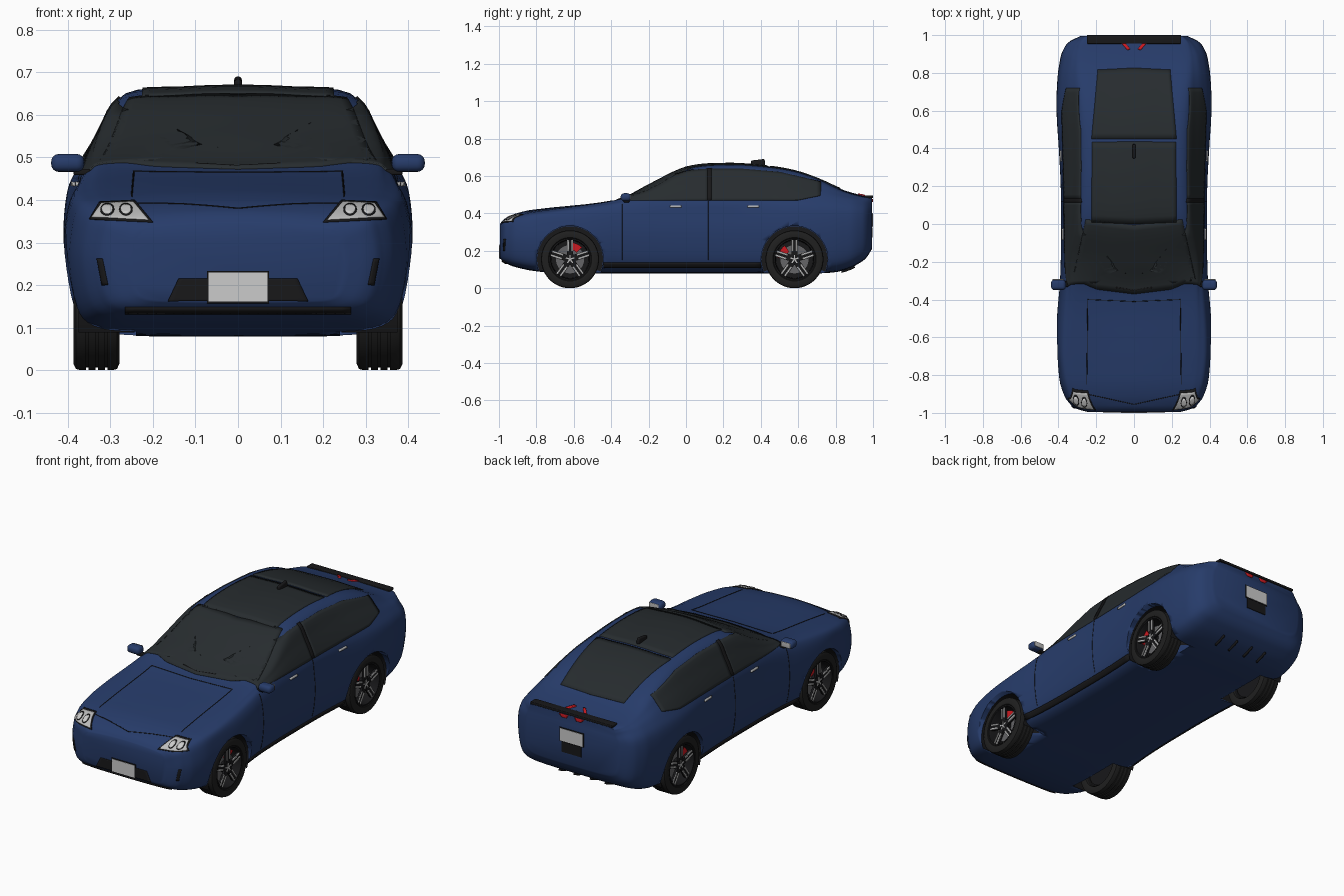
import bpy, bmesh, math
from mathutils import Vector, Matrix
from mathutils.bvhtree import BVHTree

if "Cube" in bpy.data.objects:
    bpy.data.objects.remove(bpy.data.objects["Cube"])


def material(name, r, g, b):
    m = bpy.data.materials.new(name)
    m.diffuse_color = (r, g, b, 1)
    m.use_nodes = True
    m.node_tree.nodes["Principled BSDF"].inputs["Base Color"].default_value = m.diffuse_color
    return m


BLUE = material("blue_paint", .02, .045, .145)
GLASS = material("dark_glass", .02, .025, .028)
BLACK = material("black_trim", .009, .009, .01)
RUBBER = material("rubber", .014, .014, .014)
SILVER = material("silver", .5, .5, .5)
STEEL = material("steel", .13, .13, .135)
WHITE = material("pale_plate", .6, .6, .58)
RED = material("red", .6, .01, .015)


def add(name, verts, faces, mat, mirror=False, thick=0, angle=35):
    me = bpy.data.meshes.new(name)
    me.from_pydata([tuple(v) for v in verts], [], faces)
    bm = bmesh.new()
    bm.from_mesh(me)
    bmesh.ops.remove_doubles(bm, verts=bm.verts, dist=1e-5)
    bmesh.ops.recalc_face_normals(bm, faces=bm.faces)
    bm.to_mesh(me)
    bm.free()
    me.shade_smooth()
    me.set_sharp_from_angle(angle=math.radians(angle))
    ob = bpy.data.objects.new(name, me)
    bpy.context.collection.objects.link(ob)
    me.materials.append(mat)
    if thick:
        s = ob.modifiers.new("thickness", 'SOLIDIFY')
        s.thickness, s.offset = thick, 0
    if mirror:
        ob.modifiers.new("mirror", 'MIRROR')
    return ob


def box(name, c, size, mat, bevel=0, mirror=False, rot=None):
    bm = bmesh.new()
    bmesh.ops.create_cube(bm, size=1, matrix=Matrix.Diagonal((*size, 1)))
    if bevel:
        bmesh.ops.bevel(bm, geom=bm.edges[:], offset=bevel, segments=4, profile=.5, affect='EDGES')
    M = Matrix.Translation(c) @ (rot or Matrix())
    ob = add(name, [M @ v.co for v in bm.verts], [[v.index for v in f.verts] for f in bm.faces], mat, mirror)
    bm.free()
    return ob


def lathe(name, profile, c, mat, a0=0, a1=360, n=48, sx=1):
    """Revolve (x, radius) pairs round an axle parallel to x."""
    verts, k = [], len(profile)
    for i in range(n + 1):
        a = math.radians(a0 + (a1 - a0) * i / n)
        verts += [(sx * x, c[0] + r * math.cos(a), c[1] + r * math.sin(a)) for x, r in profile]
    faces = [(i * k + j, i * k + j + 1, (i + 1) * k + j + 1, (i + 1) * k + j) for i in range(n) for j in range(k - 1)]
    return add(name, verts, faces, mat)


# Body sections: y, half width, bottom, shoulder z, shoulder x, top z, roof edge x, roof edge drop
ST = [(-.994, .25, .16, .31, .24, .345, .2, .01), (-.98, .30, .145, .335, .285, .363, .22, .012),
      (-.945, .345, .125, .357, .325, .385, .26, .012), (-.88, .38, .105, .378, .355, .408, .28, .012),
      (-.75, .402, .085, .398, .38, .428, .30, .01), (-.6, .411, .08, .415, .385, .443, .31, .005),
      (-.42, .402, .08, .437, .375, .463, .31, 0), (-.35, .395, .08, .447, .37, .477, .31, 0),
      (-.2, .388, .08, .46, .368, .552, .312, .03), (0, .386, .08, .467, .368, .647, .28, .022),
      (.2, .388, .08, .469, .37, .667, .265, .017), (.4, .398, .08, .472, .374, .657, .262, .015),
      (.6, .41, .08, .476, .376, .623, .266, .01), (.72, .408, .08, .476, .37, .58, .272, .006),
      (.84, .396, .095, .47, .355, .526, .275, .008), (.92, .375, .13, .46, .335, .502, .27, .008),
      (.97, .335, .17, .45, .30, .49, .26, .006), (.994, .285, .21, .44, .265, .484, .24, .005)]


def hermite(y):
    i = next((k for k in range(len(ST) - 2) if y <= ST[k + 1][0]), len(ST) - 2)

    def slope(k, c):
        lo, hi = max(k - 1, 0), min(k + 1, len(ST) - 1)
        d = [(ST[b][c] - ST[a][c], ST[b][0] - ST[a][0]) for a, b in ((lo, k), (k, hi)) if a != b]
        if len(d) == 1:
            return d[0][0] / d[0][1]
        (v0, h0), (v1, h1) = d
        return (v0 / h0 * h1 + v1 / h1 * h0) / (h0 + h1)
    h = ST[i + 1][0] - ST[i][0]
    t = (y - ST[i][0]) / h
    return [(2*t**3 - 3*t*t + 1) * ST[i][c] + (t**3 - 2*t*t + t) * h * slope(i, c)
            + (3*t*t - 2*t**3) * ST[i+1][c] + (t**3 - t*t) * h * slope(i + 1, c) for c in range(1, 8)]


def section(y, sub=4):
    w, zb, zs, ws, zt, wt, d = hermite(y)
    h = zs - zb
    P = [(0, zb), (.6*w, zb + .002), (.85*w, zb + .05*h), (.955*w, zb + .2*h), (w, zb + .55*h), (.98*w, zb + .85*h),
         (ws, zs), ((ws + wt) / 2 + .006, (zs + zt - d) / 2 + .004), (wt, zt - d), (.5*wt, zt - .25*d), (0, zt)]
    P = [(-P[1][0], P[1][1])] + P + [(-P[-2][0], P[-2][1])]
    half = []
    for i in range(1, len(P) - 2):
        for s in range(sub):
            t = s / sub
            half.append([.5 * (2*b + (c - a)*t + (2*a - 5*b + 4*c - e)*t*t + (3*b - a - 3*c + e)*t**3)
                         for a, b, c, e in zip(*P[i - 1:i + 3])])
    half.append([0, zt])
    return [(x, y, z) for x, z in half] + [(-x, y, z) for x, z in half[-2:0:-1]]


ys = sorted({round(a[0] + (b[0] - a[0]) * k / 4, 4) for a, b in zip(ST, ST[1:]) for k in range(5)})
rings = [section(y) for y in ys]
n = len(rings[0])
faces = [(r*n + j, r*n + (j+1) % n, (r+1)*n + (j+1) % n, (r+1)*n + j) for r in range(len(ys) - 1) for j in range(n)]
faces += [list(range(n)), list(range((len(ys) - 1) * n, len(ys) * n))]
body = add("body_shell", [v for r in rings for v in r], faces, BLUE, angle=50)
bm = bmesh.new()
bm.from_mesh(body.data)
bvh = BVHTree.FromBMesh(bm)
bm.free()

# Wheel arches cut out of the body
WHEELS, WZ = (-.62, .58), .155
cutters = []
for y in WHEELS:
    for s in (-1, 1):
        c = lathe("arch_cutter", [(.24, 0), (.24, .178), (.5, .178), (.5, 0)], (y, WZ), BLACK, sx=s)
        c.hide_render = True
        m = body.modifiers.new("arch", 'BOOLEAN')
        m.object, m.operation, m.solver = c, 'DIFFERENCE', 'EXACT'
        cutters.append(c)
cut = bpy.data.meshes.new_from_object(body.evaluated_get(bpy.context.evaluated_depsgraph_get()))
body.modifiers.clear()
body.data = cut
for c in cutters:
    bpy.data.objects.remove(c)

# Surface-fitted panels: 2D outlines projected onto the body from one side
VIEWS = {'side': (lambda a, b: (2, a, b), (-1, 0, 0)), 'front': (lambda a, b: (a, -2, b), (0, 1, 0)),
         'rear': (lambda a, b: (a, 2, b), (0, -1, 0)), 'top': (lambda a, b: (a, b, 2), (0, 0, -1)),
         'under': (lambda a, b: (a, b, -2), (0, 0, 1))}


def project(p, view):
    f, d = VIEWS[view]
    o, d = Vector(f(*p)), Vector(d)
    hit = bvh.ray_cast(o, d)[0]
    return hit or bvh.find_nearest(o + d * 1.65)[0]


def resample(pts, n):
    pts = [Vector(p) for p in pts]
    L = [0]
    for a, b in zip(pts, pts[1:]):
        L.append(L[-1] + (b - a).length)
    out = []
    for i in range(n + 1):
        s = L[-1] * i / n
        k = next((j for j in range(len(L) - 2) if s <= L[j + 1]), len(L) - 2)
        out.append(pts[k].lerp(pts[k + 1], (s - L[k]) / (L[k + 1] - L[k])))
    return out


def panel(name, low, high, view, mat, mirror=False, nu=24, nv=12, thick=.008):
    A, B = resample(low, nu), resample(high, nu)
    v = [project(a.lerp(b, j / nv), view) for j in range(nv + 1) for a, b in zip(A, B)]
    k = nu + 1
    f = [(j*k + i, j*k + i + 1, (j+1)*k + i + 1, (j+1)*k + i) for j in range(nv) for i in range(nu)]
    return add(name, v, f, mat, mirror, thick)


def line(name, pts, view, r=.002, mat=BLACK, mirror=False, n=24):
    cu = bpy.data.curves.new(name, 'CURVE')
    cu.dimensions, cu.bevel_depth, cu.bevel_resolution = '3D', r, 1
    sp = cu.splines.new('POLY')
    sp.points.add(n)
    for p, q in zip(sp.points, resample(pts, n)):
        p.co = (*project(q, view), 1)
    ob = bpy.data.objects.new(name, cu)
    bpy.context.collection.objects.link(ob)
    cu.materials.append(mat)
    if mirror:
        ob.modifiers.new("mirror", 'MIRROR')


# Glass
panel("windscreen", [(-.325, -.29), (-.2, -.345), (0, -.37), (.2, -.345), (.325, -.29)],
      [(-.255, .025), (0, -.005), (.255, .025)], 'top', GLASS)
panel("sunroof", [(-.225, .01), (0, -.0), (.225, .01)], [(-.222, .435), (.222, .435)], 'top', GLASS)
panel("rear_window", [(-.225, .45), (.225, .45)], [(-.192, .815), (0, .825), (.192, .815)], 'top', GLASS)
panel("front_side_window", [(-.33, .468), (.118, .468)], [(-.31, .495), (-.2, .548), (-.07, .605), (.02, .63), (.118, .637)], 'side', GLASS, True)
panel("rear_side_window", [(.132, .468), (.6, .47), (.72, .495)], [(.132, .637), (.3, .637), (.5, .62), (.72, .568)], 'side', GLASS, True)
panel("door_pillar", [(.114, .47), (.136, .47)], [(.114, .64), (.136, .64)], 'side', BLACK, True, 3, 10, .011)

# Body seams, sill, handles
line("bonnet_side_seam", [(.25, -.85), (.245, -.40)], 'top', mirror=True)
line("bonnet_rear_seam", [(-.245, -.40), (0, -.41), (.245, -.40)], 'top')
line("bonnet_front_seam", [(-.25, -.90), (0, -.955), (.25, -.90)], 'top')
line("front_door_seam", [(-.34, .45), (-.34, .15)], 'side', .0015, mirror=True)
line("middle_door_seam", [(.12, .465), (.12, .15)], 'side', .0015, mirror=True)
panel("sill_strip", [(-.44, .112), (.4, .112)], [(-.44, .138), (.4, .138)], 'side', BLACK, True, 24, 3, .014)
for i, y in enumerate((-.055, .36)):
    panel("door_handle", [(y - .03, .432), (y + .03, .432)], [(y - .03, .442), (y + .03, .442)], 'side', SILVER, True, 6, 2, .014)

# Headlights
panel("headlight_frame", [(.2, .347), (.348, .354)], [(.243, .398), (.325, .394)], 'front', BLACK, True, thick=.006)
panel("headlight", [(.21, .351), (.342, .358)], [(.247, .394), (.32, .390)], 'front', SILVER, True, thick=.010)
for x in (.263, .306):
    for nm, r, mat, t in (("lamp_ring", .016, BLACK, .014), ("lamp_lens", .0125, WHITE, .018)):
        arc = [[(x + r * math.cos(a), .373 + s * r * .85 * math.sin(a))
                for a in [math.pi * k / 12 for k in range(13)]] for s in (-1, 1)]
        panel(nm, arc[0], arc[1], 'front', mat, True, 12, 4, t)

# Front bumper
panel("lower_grille", [(-.165, .162), (.165, .162)], [(-.14, .215), (.14, .215)], 'front', BLACK)
panel("front_lip", [(-.265, .135), (.265, .135)], [(-.265, .149), (.265, .149)], 'front', BLACK, nv=2, thick=.01)
panel("bumper_slot", [(.305, .2), (.318, .2)], [(.318, .262), (.33, .262)], 'front', BLACK, True, 3, 8)
box("front_plate_frame", (0, -.995, .195), (.146, .006, .076), BLACK)
box("front_plate", (0, -.997, .195), (.138, .006, .068), WHITE)

# Rear end
box("tail_bar", (0, .977, .489), (.5, .046, .014), BLACK, .004)
panel("tail_light", [(.02, .925), (.035, .92)], [(.045, .955), (.065, .955)], 'top', RED, True, 4, 4, .012)
panel("tail_light_lower", [(.03, .462), (.06, .462)], [(.02, .478), (.075, .478)], 'rear', RED, True, 4, 4, .01)
box("rear_plate_frame", (0, .994, .365), (.146, .008, .076), BLACK)
box("rear_plate", (0, .997, .365), (.138, .006, .068), WHITE)
box("rear_plate_recess", (0, .993, .298), (.12, .01, .056), BLACK)
for x in (.05, .14):
    panel("diffuser_fin", [(x - .004, .83), (x + .004, .83)], [(x - .004, .9), (x + .004, .9)], 'under', BLACK, True, 2, 6, .02)

# Roof fin and wipers
box("roof_fin", (0, .385, .669), (.018, .075, .036), BLACK, .0085, rot=Matrix.Rotation(.12, 4, 'X'))
line("wiper_left", [(-.1, -.335), (.0, -.35)], 'top', .006)
line("wiper_right", [(-.02, -.352), (.1, -.335)], 'top', .006)

# Door mirrors
box("mirror_housing", (.4, -.322, .487), (.078, .055, .042), BLUE, .018, True)
box("mirror_glass", (.402, -.294, .487), (.058, .004, .028), SILVER, .0015, True)
box("mirror_stalk", (.367, -.318, .466), (.04, .03, .014), BLACK, .004, True)

# Wheels
TYRE = [(.3, .11), (.283, .114), (.279, .14), (.284, .152), (.296, .155)]
for g in (.31, .332, .354):
    TYRE += [(g - .003, .155), (g - .003, .149), (g + .003, .149), (g + .003, .155)]
TYRE += [(.37, .155), (.381, .152), (.387, .14), (.384, .116), (.376, .11)]
for y, end in zip(WHEELS, ("front", "rear")):
    for s, side in ((1, "right"), (-1, "left")):
        c, tag = (y, WZ), end + "_" + side + "_"
        lathe(tag + "arch_liner", [(.243, 0), (.243, .176), (.375, .176)], c, BLACK, -22, 202, sx=s)
        lathe(tag + "tyre", TYRE, c, RUBBER, sx=s)
        lathe(tag + "rim", [(.29, .11), (.376, .112), (.382, .112), (.382, .105), (.372, .102), (.3, .1), (.3, 0)], c, BLACK, sx=s)
        lathe(tag + "brake_disc", [(.32, 0), (.345, 0), (.345, .078), (.335, .078)], c, STEEL, sx=s)
        lathe(tag + "caliper", [(.33, .05), (.358, .05), (.358, .09), (.33, .09), (.33, .05)], c, RED,
              *((45, 95) if end == "front" else (125, 175)), 12, s)
        lathe(tag + "hub", [(.34, .03), (.37, .03), (.374, .022), (.374, 0)], c, BLACK, n=24, sx=s)
        for k in range(5):
            R = Matrix.Rotation(math.radians(72 * k + 90), 4, 'X')
            o = Vector((s * .368, y, WZ))
            box(tag + "spoke_base", o + R @ Vector((0, .065, 0)), (.012, .085, .034), BLACK, rot=R)
            for d in (-.011, .011):
                box(tag + "spoke", o + R @ Vector((s * .004, .073, d)), (.012, .062, .010), SILVER, .002, rot=R)
            box(tag + "hub_star", o + R @ Vector((s * .005, .012, 0)), (.008, .024, .007), SILVER, rot=R)
